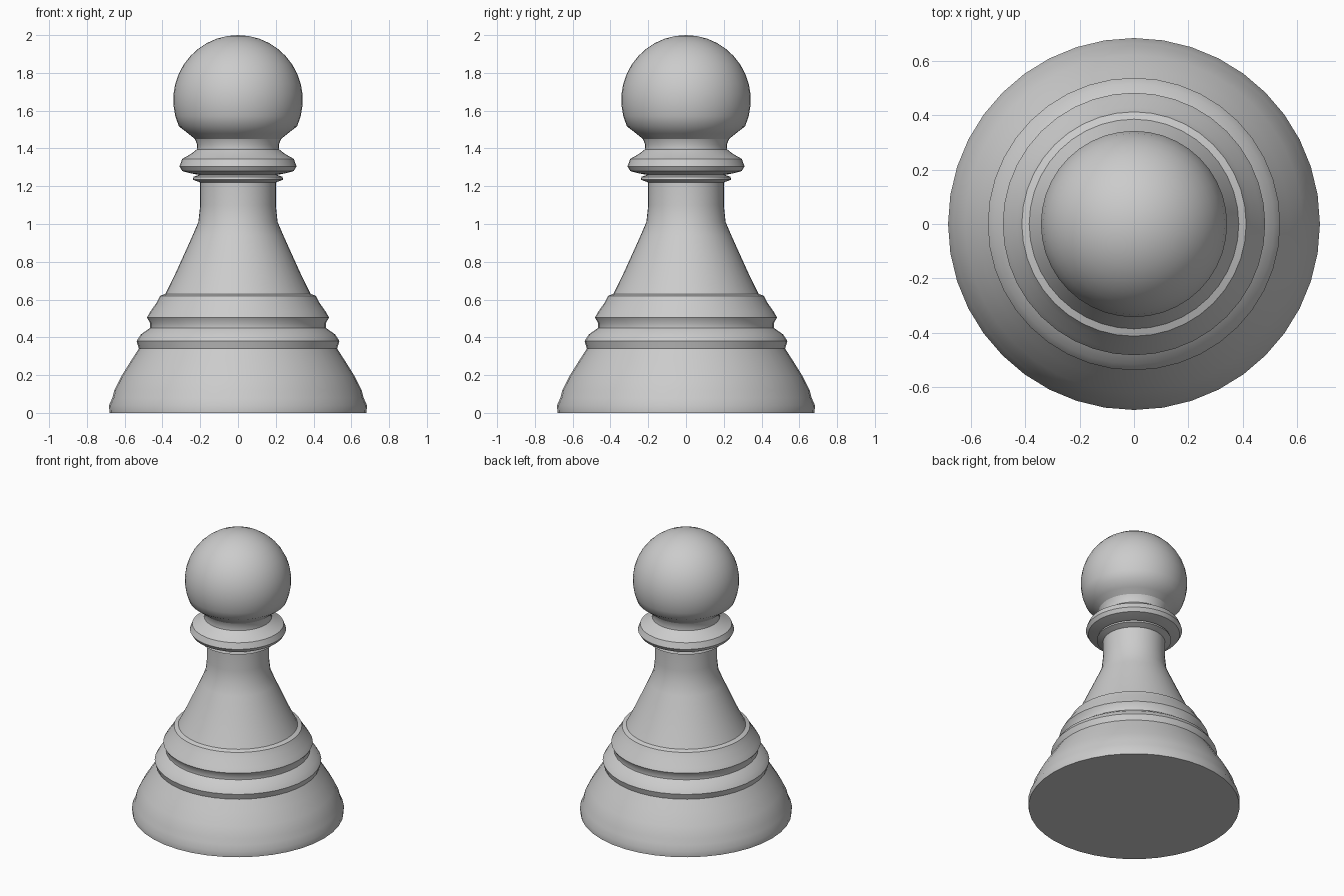
import bpy, bmesh, math

if "Cube" in bpy.data.objects:
    bpy.data.objects.remove(bpy.data.objects["Cube"])

SIDES = 40


def lathe(name, profile, angle=35):
    """Spin an (r, z) profile around the z axis; points with r = 0 close to a pole."""
    bm = bmesh.new()
    rings = []
    for r, z in profile:
        if r == 0:
            rings.append([bm.verts.new((0, 0, z))] * SIDES)
        else:
            rings.append([bm.verts.new((r * math.cos(2 * math.pi * i / SIDES),
                                        r * math.sin(2 * math.pi * i / SIDES), z))
                          for i in range(SIDES)])
    for a, b in zip(rings, rings[1:]):
        for i in range(SIDES):
            j = (i + 1) % SIDES
            bm.faces.new(list(dict.fromkeys((a[i], a[j], b[j], b[i]))))
    mesh = bpy.data.meshes.new(name)
    bm.to_mesh(mesh)
    bm.free()
    obj = bpy.data.objects.new(name, mesh)
    bpy.context.collection.objects.link(obj)
    bpy.ops.object.select_all(action='DESELECT')
    obj.select_set(True)
    bpy.context.view_layer.objects.active = obj
    bpy.ops.object.shade_smooth_by_angle(angle=math.radians(angle))
    return obj


# Wide foot with a closed underside
lathe("base", [(0, 0), (0.68, 0), (0.683, 0.04), (0.665, 0.08), (0.655, 0.12),
               (0.62, 0.19), (0.57, 0.27), (0.525, 0.34)])

# Two stepped ridges above the foot
lathe("base_rings", [(0.525, 0.34), (0.537, 0.38), (0.515, 0.415), (0.465, 0.45),
                     (0.465, 0.475), (0.482, 0.505), (0.465, 0.535),
                     (0.43, 0.585), (0.412, 0.62), (0.385, 0.63)])

# Concave tapering stem
lathe("stem", [(0.385, 0.63), (0.335, 0.73), (0.285, 0.84), (0.24, 0.94),
               (0.21, 1.01), (0.2, 1.1), (0.2, 1.22)])

# Thin lower bead and the flared collar
lathe("collar", [(0.2, 1.22), (0.24, 1.235), (0.235, 1.25), (0.205, 1.26),
                 (0.25, 1.268), (0.295, 1.28), (0.31, 1.305), (0.295, 1.345),
                 (0.25, 1.37), (0.218, 1.395), (0.216, 1.42), (0.228, 1.45)])

# Ball head, pinched slightly toward the collar
R, CZ = 0.343, 1.657
head = [(0.228, 1.45), (0.265, 1.48)]
for k in range(13):
    t = math.radians(-24 + 114 * k / 12)
    head.append((0 if k == 12 else R * math.cos(t), CZ + R * math.sin(t)))
lathe("head", head)
